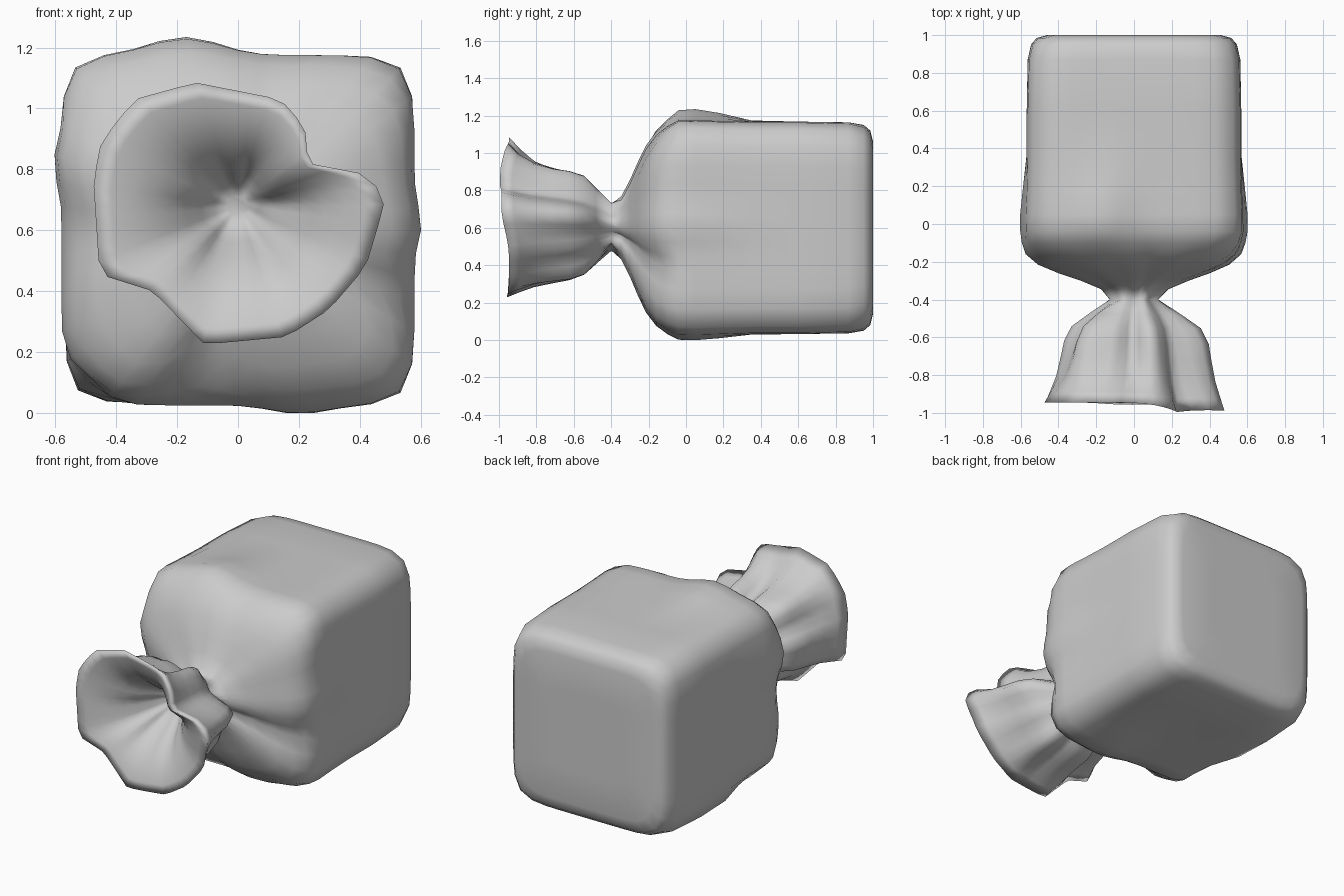
import bpy, bmesh
from math import sin, cos, pi, exp

if "Cube" in bpy.data.objects:
    bpy.data.objects.remove(bpy.data.objects["Cube"])

N = 48
ANG = [2 * pi * i / N for i in range(N)]

# Flared mouth outline (x, z), seen from the front
RIM = [(0.48, .68), (.44, .78), (.23, .82), (.22, .94), (.14, 1.03), (-.14, 1.085),
       (-.34, 1.03), (-.45, .89), (-.475, .76), (-.455, .455), (-.28, .40),
       (-.11, .225), (.16, .25), (.30, .34), (.42, .48)]
RC = (-.01, .62)


def wrap(a):
    return (a + pi) % (2 * pi) - pi


def bump(a, deg, width):
    return exp(-(wrap(a - deg * pi / 180) / width) ** 2)


def rim_radius(a):
    # Ray against the outline's edges
    d = (cos(a), sin(a))
    for i, p in enumerate(RIM):
        q = RIM[(i + 1) % len(RIM)]
        px, pz = p[0] - RC[0], p[1] - RC[1]
        ex, ez = q[0] - p[0], q[1] - p[1]
        den = d[0] * ez - d[1] * ex
        if abs(den) < 1e-9:
            continue
        t = (px * ez - pz * ex) / den
        s = (px * d[1] - pz * d[0]) / den
        if t > 0 and -1e-6 <= s <= 1 + 1e-6:
            return t
    return .4


def body_radius(a, hx, hz, p):
    return ((abs(cos(a)) / hx) ** p + (abs(sin(a)) / hz) ** p) ** (-1 / p)


rings = []

# Square loaf body and gathered shoulder: y, half width, half height, squareness, bump, pleat
BODY = [(1.0, .25, .25, 7, 0, 0), (1.0, .46, .46, 7, 0, 0), (.985, .515, .52, 7, 0, 0),
        (.95, .545, .55, 7, 0, 0), (.87, .563, .564, 8, 0, 0), (.6, .568, .568, 9, 0, 0),
        (.35, .568, .568, 9, .1, 0), (.18, .572, .572, 9, .7, 0), (.05, .578, .575, 9, 1, 0),
        (-.04, .580, .575, 8, .9, 0), (-.10, .567, .548, 7, .6, .014), (-.16, .54, .505, 5.5, .4, .028),
        (-.215, .475, .435, 4, .15, .04), (-.26, .375, .345, 3, 0, .042),
        (-.30, .27, .255, 2.4, 0, .03), (-.345, .17, .17, 2, 0, .02)]
for y, hx, hz, p, b, w in BODY:
    ring = []
    for a in ANG:
        r = body_radius(a, hx, hz, p)
        r += b * (.062 * bump(a, 106, .25) + .03 * bump(a, 160, .13) + .025 * bump(a, 2, .13)
                  + .03 * bump(a, 289, .2) - .07 * bump(a, 225, .14))
        r += w * .6 * (sin(5 * a + .6) + .6 * sin(9 * a + 2))
        # Deep creases pulled in towards the neck
        k = w / .04
        r -= k * (.07 * bump(a, 256, .2) + .08 * bump(a, 338, .13) + .07 * bump(a, 78, .16))
        ring.append((r * cos(a), y, .60 + r * sin(a)))
    rings.append(ring)

# Tied neck
rings.append([((.12 + .012 * sin(7 * a)) * cos(a), -.40, .61 + (.122 + .012 * sin(7 * a)) * sin(a))
              for a in ANG])


def rim_y(a):
    return -.945 - .05 * bump(a, 45, .45) - .035 * bump(a, 8, .3) - .012 * bump(a, 270, .5)


def flare(f, g, wav, inside=False):
    # f: share of the way to the rim in radius, g: share of the way in y
    ring = []
    for a in ANG:
        full = rim_radius(a)
        if inside:
            # The lobes even out towards the throat
            full += (.42 - full) * (1 - f) * .8
        n = .02 if inside else .12
        r = n + (full - n) * f
        r *= 1 + wav * (sin(6 * a + 1) + .7 * sin(11 * a))
        if not inside:
            r -= .36 * g * (1 - g) * bump(a, 98, .6)
        y = -.40 + (rim_y(a) + .40) * g
        cz = .68 if inside else .61
        ring.append((RC[0] * f + r * cos(a), y, cz + (RC[1] - cz) * f + r * sin(a)))
    return ring


# Flared end outside, then a trumpet-shaped mouth dipping to the closed throat
for f, g, w in [(.32, .14, .05), (.55, .26, .07), (.66, .40, .065), (.72, .55, .05),
                (.80, .74, .035), (.91, .89, .015), (1.0, 1.0, 0)]:
    rings.append(flare(f, g, w))
for f, g, w in [(.88, .98, 0), (.74, .94, .01), (.60, .88, .02), (.46, .79, .03),
                (.34, .68, .045), (.23, .55, .05), (.13, .44, .04), (.04, .40, 0)]:
    rings.append(flare(f, g, w, True))

# Skin the rings into one closed bag
bm = bmesh.new()
vs = [[bm.verts.new(c) for c in ring] for ring in rings]
for A, B in zip(vs, vs[1:]):
    for i in range(N):
        j = (i + 1) % N
        bm.faces.new((A[i], A[j], B[j], B[i]))
bm.faces.new(vs[0])
bm.faces.new(vs[-1])
bmesh.ops.recalc_face_normals(bm, faces=bm.faces[:])
mesh = bpy.data.meshes.new("tied_bag")
bm.to_mesh(mesh)
bm.free()
for poly in mesh.polygons:
    poly.use_smooth = True
bag = bpy.data.objects.new("tied_bag", mesh)
bpy.context.collection.objects.link(bag)
